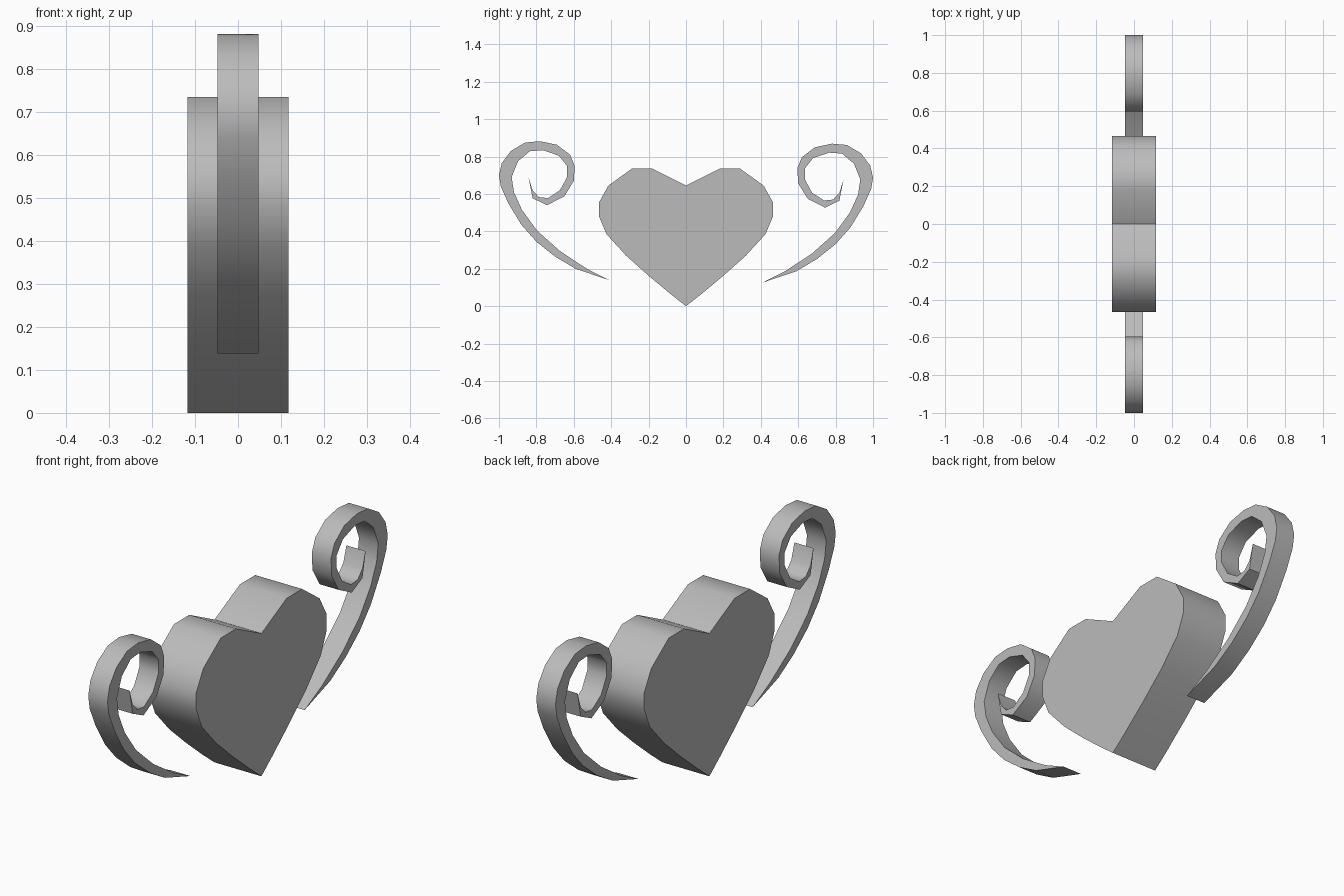
import bpy
import bmesh
import math

default_cube = bpy.data.objects.get("Cube")
if default_cube:
    bpy.data.objects.remove(default_cube, do_unlink=True)


def make_material(name, colour):
    material = bpy.data.materials.new(name)
    material.use_nodes = True
    material.diffuse_color = colour
    material.node_tree.nodes["Principled BSDF"].inputs["Base Color"].default_value = colour
    return material


grey = make_material("plain grey", (0.5, 0.5, 0.5, 1))


def extrude_outline(name, outline, half_width):
    """Extrude a closed (y, z) outline sideways, evenly about the middle plane."""
    bm = bmesh.new()
    verts = [bm.verts.new((-half_width, y, z)) for y, z in outline]
    face = bm.faces.new(verts)
    result = bmesh.ops.extrude_face_region(bm, geom=[face], use_keep_orig=True)
    moved = [item for item in result["geom"] if isinstance(item, bmesh.types.BMVert)]
    bmesh.ops.translate(bm, verts=moved, vec=(2 * half_width, 0, 0))
    bmesh.ops.recalc_face_normals(bm, faces=bm.faces[:])
    mesh = bpy.data.meshes.new(name)
    bm.to_mesh(mesh)
    bm.free()
    mesh.materials.append(grey)
    part = bpy.data.objects.new(name, mesh)
    bpy.context.collection.objects.link(part)

    # Rounded sides are smooth, while rims and points stay sharp
    bpy.ops.object.select_all(action="DESELECT")
    part.select_set(True)
    bpy.context.view_layer.objects.active = part
    bpy.ops.object.shade_smooth_by_angle(angle=math.radians(45))
    return part


# Heart: half profile from the bottom point to the notch, then mirrored
heart_half = [
    (0, 0), (.08, .063), (.2, .163), (.32, .27), (.425, .385), (.465, .48),
    (.465, .555), (.415, .645), (.29, .735), (.18, .735), (0, .645),
]
heart_outline = heart_half + [(-y, z) for y, z in reversed(heart_half[1:-1])]
extrude_outline("heart", heart_outline, .117)

# Scroll: outer edge from the lower tip to the curled tip, inner edge back again
outer_edge = [
    (.407, .138), (.59, .2), (.7, .265), (.8, .345), (.88, .435), (.95, .55),
    (.99, .64), (1, .7), (.985, .765), (.936, .83), (.86, .875), (.78, .882),
    (.69, .863), (.62, .81), (.595, .75), (.6, .67), (.65, .588), (.743, .54),
    (.82, .577), (.842, .69),
]
inner_edge = [
    (.82, .62), (.786, .583), (.738, .578), (.674, .62), (.636, .69),
    (.636, .75), (.68, .805), (.765, .834), (.834, .829), (.898, .775),
    (.932, .69), (.92, .61), (.877, .515), (.797, .405), (.674, .295),
    (.53, .2),
]
for name, side, drop in (("front_scroll", -1, 0), ("back_scroll", 1, .013)):
    outline = [(side * y, z - drop) for y, z in outer_edge + inner_edge]
    extrude_outline(name, outline, .048)
